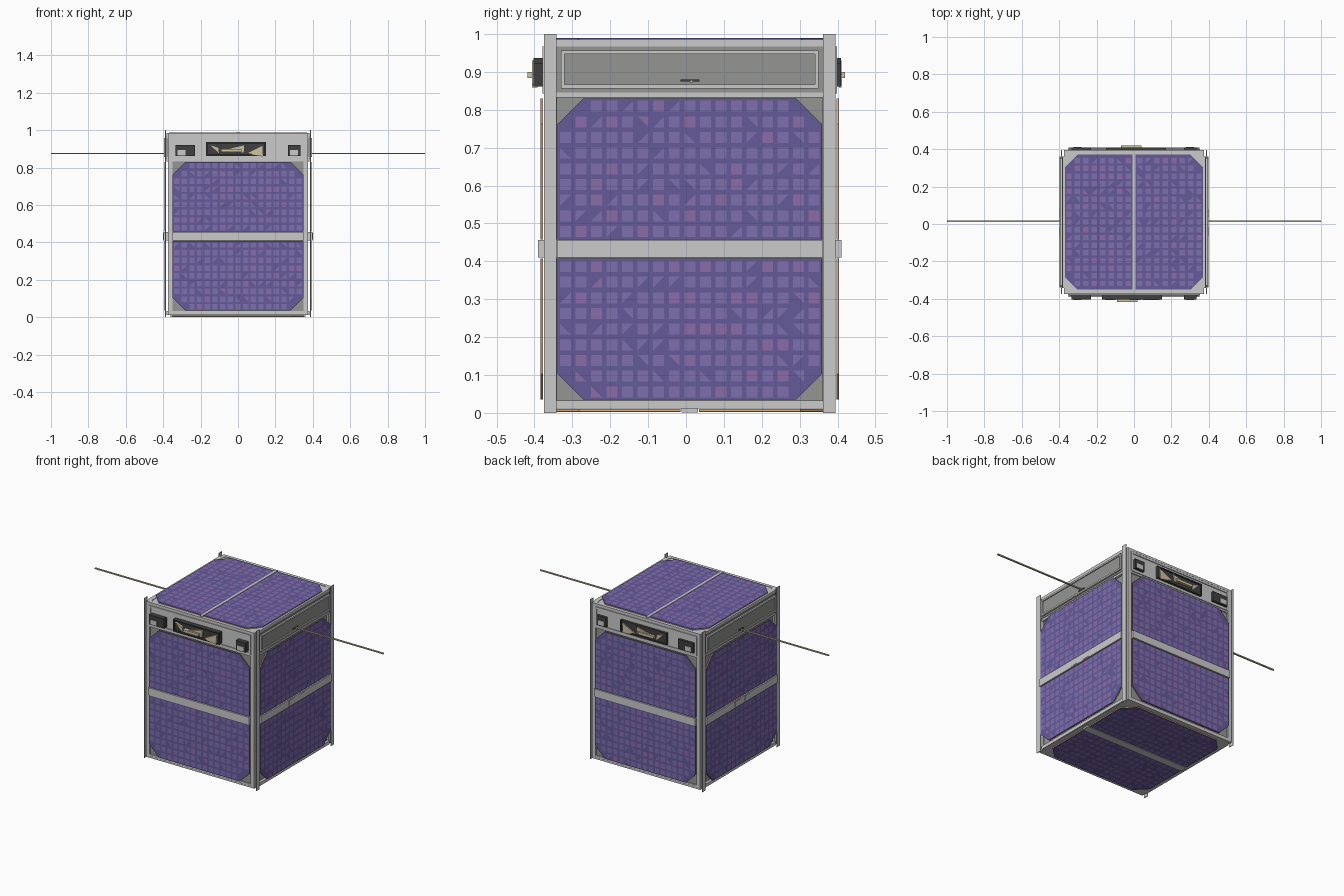
import bpy, bmesh, random
from mathutils import Vector as V

if "Cube" in bpy.data.objects:
    bpy.data.objects.remove(bpy.data.objects["Cube"])

random.seed(4)


def material(name, r, g, b):
    m = bpy.data.materials.new(name)
    m.diffuse_color = (r, g, b, 1)
    m.use_nodes = True
    m.node_tree.nodes["Principled BSDF"].inputs["Base Color"].default_value = m.diffuse_color
    return m


PURPLE = material("cell_base", 0.13, 0.10, 0.32)
LILAC = material("cell_light", 0.21, 0.16, 0.42)
PINK = material("cell_pink", 0.26, 0.15, 0.40)
COPPER = material("copper", 0.75, 0.43, 0.20)
DARK = material("dark_plastic", 0.05, 0.05, 0.05)
SHADE = material("dark_grey", 0.30, 0.30, 0.29)
LIGHT = material("light_grey", 0.52, 0.52, 0.51)
BEIGE = material("spring_metal", 0.62, 0.54, 0.36)

X, Y, Z = V((1, 0, 0)), V((0, 1, 0)), V((0, 0, 1))
# Each face of the body: origin, u axis, v axis, outward axis
FACES = {
    "front": (V((0, -0.375, 0)), X, Z, -Y),
    "back": (V((0, 0.395, 0)), X, Z, Y),
    "right": (V((0.375, 0.01, 0)), Y, Z, X),
    "left": (V((-0.375, 0.01, 0)), Y, Z, -X),
    "top": (V((0, 0.01, 0.981)), Y, X, Z),
    "bottom": (V((0, 0.01, 0.012)), X, Y, -Z),
}


def finish(name, bm, *mats):
    me = bpy.data.meshes.new(name)
    bm.to_mesh(me)
    bm.free()
    ob = bpy.data.objects.new(name, me)
    bpy.context.collection.objects.link(ob)
    for m in mats:
        me.materials.append(m)
    return ob


def prism(name, face, pts, w0, w1, mat=LIGHT):
    """Outline in face coordinates, thickened from w0 to w1 outward."""
    o, u, v, n = FACES[face]
    bm = bmesh.new()
    rings = [[bm.verts.new(o + u * a + v * b + n * w) for a, b in pts] for w in (w0, w1)]
    bm.faces.new(rings[0])
    bm.faces.new(rings[1])
    for i in range(len(pts)):
        j = (i + 1) % len(pts)
        bm.faces.new((rings[0][i], rings[0][j], rings[1][j], rings[1][i]))
    bmesh.ops.recalc_face_normals(bm, faces=bm.faces)
    return finish(f"{face}_{name}", bm, mat)


def slab(name, face, u0, u1, v0, v1, w0, w1, mat=LIGHT):
    return prism(name, face, [(u0, v0), (u1, v0), (u1, v1), (u0, v1)], w0, w1, mat)


def box(name, x0, x1, y0, y1, z0, z1, mat=LIGHT):
    bm = bmesh.new()
    bmesh.ops.create_cube(bm, size=1)
    for p in bm.verts:
        p.co = V(((x0 + x1) / 2 + p.co.x * (x1 - x0), (y0 + y1) / 2 + p.co.y * (y1 - y0),
                  (z0 + z1) / 2 + p.co.z * (z1 - z0)))
    return finish(name, bm, mat)


def frame(name, face, u0, u1, v0, v1, t, w0, w1, mat=LIGHT):
    """Four bars around a rectangle."""
    slab(name + "_low", face, u0, u1, v0, v0 + t, w0, w1, mat)
    slab(name + "_high", face, u0, u1, v1 - t, v1, w0, w1, mat)
    slab(name + "_near", face, u0, u0 + t, v0 + t, v1 - t, w0, w1, mat)
    slab(name + "_far", face, u1 - t, u1, v0 + t, v1 - t, w0, w1, mat)


def solar_panel(name, face, hw, inner, outer, w):
    """Copper board, purple sheet and a grid of small cells; outer corners cut."""
    c = 0.068
    s = 1 if outer > inner else -1
    pts = [(-hw, inner), (hw, inner), (hw, outer - s * c), (hw - c, outer),
           (c - hw, outer), (-hw, outer - s * c)]
    prism(name + "_board", face, pts, w, w + 0.005, COPPER)
    prism(name + "_sheet", face, pts, w + 0.005, w + 0.007, PURPLE)
    o, u, v, n = FACES[face]
    bm = bmesh.new()
    pitch, r = 0.041, 0.0145
    cols, rows = int(2 * hw / pitch), int(abs(outer - inner) / pitch)
    for i in range(cols):
        for j in range(rows):
            a = (i - (cols - 1) / 2) * pitch
            b = inner + s * (abs(outer - inner) * (j + 0.5) / rows)
            if (hw - abs(a)) + abs(outer - b) < c + 2 * r:
                continue
            q = [(-r, -r), (r, -r), (r, r), (-r, r)]
            if random.random() < 0.22:
                q.pop(random.randrange(4))
            f = bm.faces.new([bm.verts.new(o + u * (a + p) + v * (b + t) + n * (w + 0.0085))
                              for p, t in q])
            f.normal_update()
            if f.normal.dot(n) < 0:
                f.normal_flip()
            f.material_index = random.random() < 0.15
    finish(f"{face}_{name}_cells", bm, LILAC, PINK)


# Body core, corner posts and thin guide rails
box("body_core", -0.366, 0.366, -0.367, 0.387, 0.016, 0.978, SHADE)
for sx, xn in ((-1, "left"), (1, "right")):
    for y0, y1, yn in ((-0.375, -0.34, "front"), (0.36, 0.395, "back")):
        box(f"{yn}_{xn}_post", min(sx * 0.35, sx * 0.375), max(sx * 0.35, sx * 0.375),
            y0, y1, 0.012, 0.985)
        ya, yb = (y0, y0 + 0.033) if y0 < 0 else (y1 - 0.033, y1)
        box(f"{yn}_{xn}_guide_rail", sx * 0.388 - 0.002, sx * 0.388 + 0.002, ya, yb, 0, 1)

# Side faces: beams, mid bar and two solar panels each
for face in ("front", "back", "right", "left"):
    wide = face in ("right", "left")
    w = 0.010 if wide else 0.002
    for nm, v0, v1 in (("foot_beam", 0.012, 0.033), ("lintel_beam", 0.832, 0.858),
                       ("crown_beam", 0.958, 0.985)):
        slab(nm, face, -0.352, 0.352, v0, v1, -0.02, w - 0.003)
    slab("mid_bar", face, -0.35, 0.35, 0.41, 0.456, -0.01, w + 0.013)
    solar_panel("upper_panel", face, 0.349, 0.458, 0.83, w)
    solar_panel("lower_panel", face, 0.349, 0.407, 0.035, w)

# Plain trays, mid-bar pads and long rod antennas on the left and right
for face in ("right", "left"):
    frame("tray_border", face, -0.352, 0.352, 0.845, 0.967, 0.012, -0.005, 0.010, SHADE)
    frame("tray_rim", face, -0.340, 0.340, 0.856, 0.957, 0.010, -0.005, 0.020)
    slab("tray_floor", face, -0.331, 0.331, 0.865, 0.948, -0.005, 0.014, SHADE)
    slab("antenna_slot", face, -0.025, 0.025, 0.875, 0.880, 0.012, 0.018, DARK)
    for u0 in (-0.074, 0.024):
        slab("bar_pad", face, u0, u0 + 0.048, 0.415, 0.451, 0.02, 0.025)
    slab("antenna", face, 0.0, 0.009, 0.872, 0.879, 0.010, 0.625, BEIGE)

# Instrument bays on the front and back
for face, deep in (("front", 0.035), ("back", 0.017)):
    c = -0.01 if face == "front" else 0.01
    frame("bay_border", face, -0.352, 0.352, 0.843, 0.967, 0.012, -0.01, 0.004)
    slab("bay_floor", face, -0.341, 0.341, 0.855, 0.956, -0.02, -0.001, LIGHT)
    # Wide dark bay with wedge springs
    slab("wide_bay_floor", face, c - 0.16, c + 0.16, 0.862, 0.936, -0.005, deep * 0.5, DARK)
    frame("wide_bay_rim", face, c - 0.16, c + 0.16, 0.862, 0.936, 0.007, -0.005, deep * 0.8, DARK)
    for k, (a, b) in enumerate([((-0.145, -0.09), (0.925, 0.880)),
                                ((-0.07, 0.045), (0.895, 0.93)),
                                ((0.055, 0.145), (0.877, 0.93))]):
        prism(f"spring_{k}", face, [(c + a[0], b[0]), (c + a[1], b[1] - 0.008),
                                    (c + a[1], b[1]), (c + a[1] - 0.002, b[0] - 0.018)],
              deep * 0.5, deep * 0.9, BEIGE)
    slab("spring_pin", face, c - 0.08, c + 0.03, 0.884, 0.900, deep * 0.5, deep + 0.008, BEIGE)
    # Small connector boxes with grey sockets
    for nm, u0, u1 in (("left", -0.335, -0.23), ("right", 0.267, 0.333)):
        slab(nm + "_connector", face, u0, u1, 0.862, 0.922, -0.005, deep * 0.8, DARK)
        slab(nm + "_socket", face, u0 + 0.012, u0 + 0.055, 0.866, 0.895, 0, deep * 0.8 + 0.003)

# Top and bottom decks with edge frames and centre bars
slab("deck", "top", -0.385, 0.385, -0.375, 0.375, -0.01, 0.001)
frame("deck_frame", "top", -0.385, 0.385, -0.375, 0.375, 0.012, 0, 0.004)
slab("centre_bar", "top", -0.375, 0.375, -0.008, 0.008, 0, 0.009)
slab("deck", "bottom", -0.375, 0.375, -0.385, 0.385, -0.01, 0.001, LIGHT)
slab("centre_bar", "bottom", -0.36, 0.36, -0.022, 0.022, 0, 0.011)
for s, nm in ((-1, "first_panel"), (1, "second_panel")):
    solar_panel(nm, "top", 0.361, s * 0.009, s * 0.37, 0.001)
    solar_panel(nm, "bottom", 0.352, s * 0.024, s * 0.36, 0.002)
